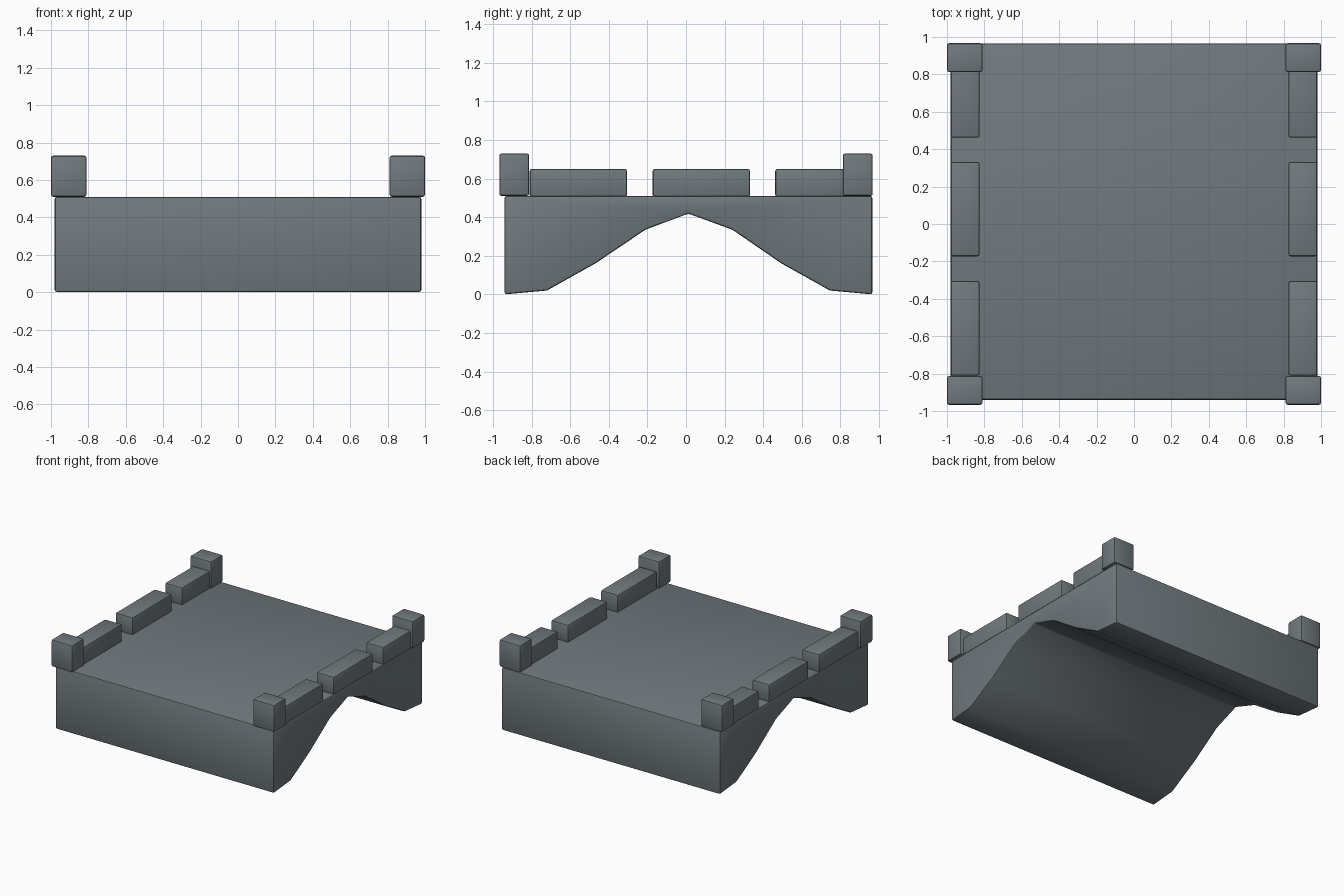
import bpy, bmesh

if "Cube" in bpy.data.objects:
    bpy.data.objects.remove(bpy.data.objects["Cube"])

stone = bpy.data.materials.new("slate_grey_stone")
stone.diffuse_color = (0.165, 0.195, 0.21, 1)
stone.use_nodes = True
stone.node_tree.nodes["Principled BSDF"].inputs["Base Color"].default_value = stone.diffuse_color


def finish(name, bm, width):
    """Turn a bmesh into a softly bevelled stone object."""
    bmesh.ops.recalc_face_normals(bm, faces=bm.faces)
    me = bpy.data.meshes.new(name)
    bm.to_mesh(me)
    bm.free()
    me.materials.append(stone)
    ob = bpy.data.objects.new(name, me)
    bpy.context.collection.objects.link(ob)
    bev = ob.modifiers.new("soft_edges", 'BEVEL')
    bev.width = width
    bev.segments = 2
    bev.limit_method = 'ANGLE'
    bev.angle_limit = 0.7
    bpy.ops.object.select_all(action='DESELECT')
    ob.select_set(True)
    bpy.context.view_layer.objects.active = ob
    bpy.ops.object.modifier_apply(modifier=bev.name)
    bpy.ops.object.shade_smooth_by_angle(angle=0.7)
    return ob


def block(name, x0, x1, y0, y1, z0, z1):
    bm = bmesh.new()
    bmesh.ops.create_cube(bm, size=1)
    for v in bm.verts:
        v.co.x = x1 if v.co.x > 0 else x0
        v.co.y = y1 if v.co.y > 0 else y0
        v.co.z = z1 if v.co.z > 0 else z0
    return finish(name, bm, 0.012)


# arched bridge span: side profile extruded across x
profile = [(-0.94, 0.51), (-0.94, 0.0), (-0.72, 0.02), (-0.47, 0.16),
           (-0.21, 0.335), (0.012, 0.418), (0.24, 0.335), (0.495, 0.16),
           (0.745, 0.02), (0.965, 0.0), (0.965, 0.51)]
bm = bmesh.new()
face = bm.faces.new([bm.verts.new((-0.98, y, z)) for y, z in profile])
ext = bmesh.ops.extrude_face_region(bm, geom=[face])
bmesh.ops.translate(bm, vec=(1.96, 0, 0),
                    verts=[v for v in ext["geom"] if isinstance(v, bmesh.types.BMVert)])
finish("bridge_span", bm, 0.012)

# parapet blocks and corner posts on both sides
for side, s in (("left", -1), ("right", 1)):
    for i, (y0, y1) in enumerate([(-0.81, -0.305), (-0.173, 0.332), (0.462, 0.96)]):
        xs = sorted((s * 0.825, s * 0.98))
        block(f"{side}_parapet_{i + 1}", *xs, y0, y1, 0.505, 0.65)
    for end, y0, y1 in (("front", -0.967, -0.812), ("back", 0.812, 0.967)):
        xs = sorted((s * 0.81, s * 1.0))
        block(f"{side}_{end}_post", *xs, y0, y1, 0.51, 0.73)
